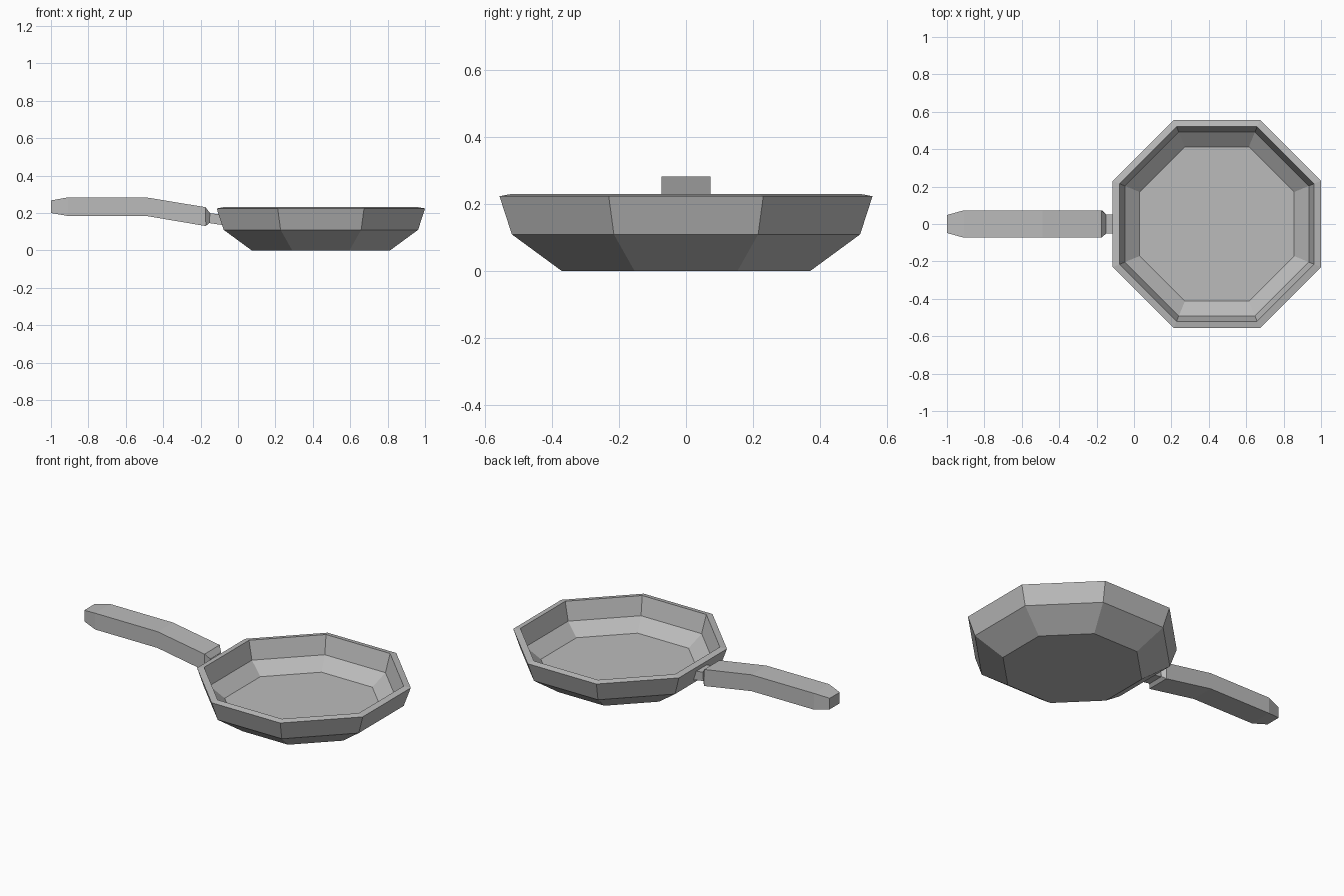
import bpy
import bmesh
from math import cos, sin, pi

old = bpy.data.objects.get("Cube")
if old:
    bpy.data.objects.remove(old, do_unlink=True)

iron = bpy.data.materials.new("iron_grey")
iron.use_nodes = True
iron.diffuse_color = (0.5, 0.5, 0.5, 1)
iron.node_tree.nodes["Principled BSDF"].inputs["Base Color"].default_value = iron.diffuse_color


def loft(name, rings):
    """Skin a list of matching rings and cap both ends."""
    bm = bmesh.new()
    loops = [[bm.verts.new(p) for p in ring] for ring in rings]
    n = len(loops[0])
    for a, b in zip(loops, loops[1:]):
        for i in range(n):
            j = (i + 1) % n
            bm.faces.new((a[i], a[j], b[j], b[i]))
    bm.faces.new(loops[0])
    bm.faces.new(loops[-1])
    bmesh.ops.recalc_face_normals(bm, faces=bm.faces)
    mesh = bpy.data.meshes.new(name)
    bm.to_mesh(mesh)
    bm.free()
    mesh.materials.append(iron)
    obj = bpy.data.objects.new(name, mesh)
    bpy.context.collection.objects.link(obj)
    return obj


def octagon(apothem, z, cx=0.443):
    r = apothem / cos(pi / 8)
    angles = [pi / 8 + k * pi / 4 for k in range(8)]
    return [(cx + r * cos(a), r * sin(a), z) for a in angles]


def section(x, half_width, low, high):
    return [(x, -half_width, low), (x, half_width, low),
            (x, half_width, high), (x, -half_width, high)]


# Pan bowl: outer wall, sloping rim, inner wall and floor
bowl_profile = [(0.37, 0), (0.52, 0.11), (0.557, 0.224),
                (0.52, 0.231), (0.492, 0.122), (0.413, 0.055)]
loft("pan_bowl", [octagon(a, z) for a, z in bowl_profile])

# Bent handle with tapered ends
handle_profile = [(-1.0, 0.048, 0.2, 0.267), (-0.91, 0.073, 0.184, 0.283),
                  (-0.49, 0.073, 0.184, 0.283)]
grip = [section(*p) for p in handle_profile]
for x_low, x_high, w, low, high in [(-0.172, -0.174, 0.073, 0.13, 0.231),
                                    (-0.153, -0.15, 0.052, 0.147, 0.2)]:
    grip.append([(x_low, -w, low), (x_low, w, low), (x_high, w, high), (x_high, -w, high)])
loft("handle", grip)

# Short neck joining handle and bowl
loft("handle_neck", [section(-0.16, 0.05, 0.147, 0.2), section(-0.08, 0.05, 0.135, 0.19)])
